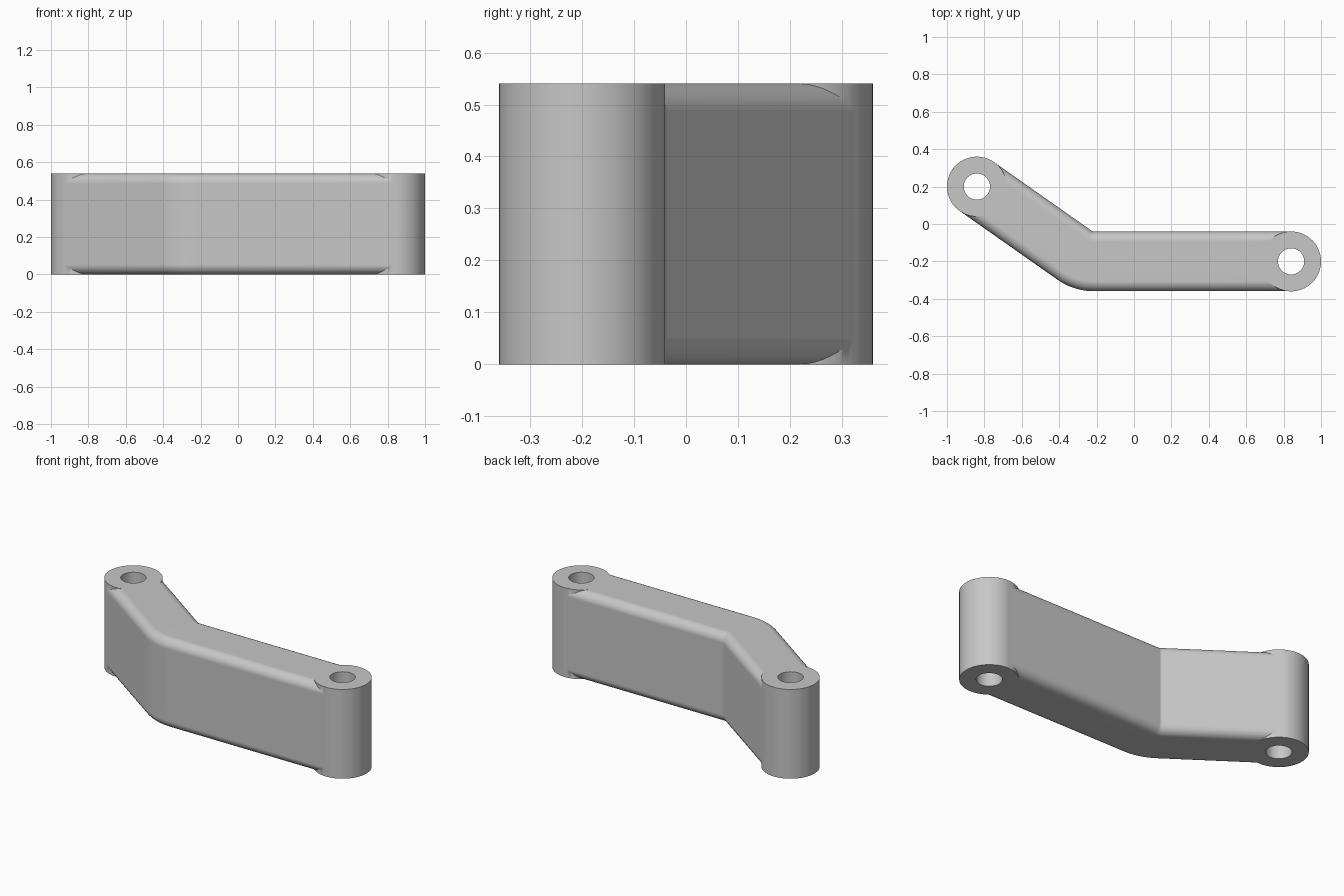
import bpy
import bmesh
from math import sin, cos, tan, pi, radians
from mathutils import Vector

old = bpy.data.objects.get("Cube")
if old:
    bpy.data.objects.remove(old, do_unlink=True)

HEIGHT = 0.54
BOSS_R, HOLE_R = 0.16, 0.07
HALF_W, FILLET = 0.1595, 0.053
BEND, INNER_R = radians(35), 0.02
LEFT_END, RIGHT_END = Vector((0.84, -0.2)), Vector((-0.84, 0.2))
INNER_CORNER = Vector((-0.22, -0.04))

grey = bpy.data.materials.new("light grey")
grey.use_nodes = True
colour = (0.57, 0.57, 0.57, 1)
grey.diffuse_color = colour
grey.node_tree.nodes["Principled BSDF"].inputs["Base Color"].default_value = colour


def finish(bm, name):
    bmesh.ops.recalc_face_normals(bm, faces=bm.faces)
    mesh = bpy.data.meshes.new(name)
    bm.to_mesh(mesh)
    bm.free()
    mesh.materials.append(grey)
    obj = bpy.data.objects.new(name, mesh)
    bpy.context.collection.objects.link(obj)
    return obj


def cylinder(name, centre, radius, depth):
    bm = bmesh.new()
    bmesh.ops.create_cone(bm, cap_ends=True, segments=96, radius1=radius,
                          radius2=radius, depth=depth)
    bmesh.ops.translate(bm, verts=bm.verts, vec=(*centre, HEIGHT / 2))
    return finish(bm, name)


def combine(target, tool, operation):
    bpy.context.view_layer.objects.active = target
    mod = target.modifiers.new(operation.title(), 'BOOLEAN')
    mod.operation, mod.solver, mod.object = operation, 'EXACT', tool
    bpy.ops.object.modifier_apply(modifier=mod.name)
    bpy.data.objects.remove(tool, do_unlink=True)


# Rounded rectangle cross-section as (sideways, up)
section = []
for i, (sx, sz) in enumerate([(1, 1), (-1, 1), (-1, -1), (1, -1)]):
    for k in range(9):
        a = (i + k / 8) * pi / 2
        section.append((sx * (HALF_W - FILLET) + FILLET * cos(a),
                        HEIGHT / 2 + sz * (HEIGHT / 2 - FILLET) + FILLET * sin(a)))

# Centre path: straight, bend, straight
pivot = INNER_CORNER + INNER_R * Vector((tan(BEND / 2), 1))
frames = [(LEFT_END, Vector((0, 1)))]
for k in range(17):
    t = BEND * k / 16
    side = Vector((sin(t), cos(t)))
    frames.append((pivot - (BOSS_R + INNER_R) * side, side))
frames.append((RIGHT_END, frames[-1][1]))

# Bent bar swept along the path
bm = bmesh.new()
rings = [[bm.verts.new((*(p + side * u), z)) for u, z in section] for p, side in frames]
n = len(section)
for a, b in zip(rings, rings[1:]):
    for i in range(n):
        j = (i + 1) % n
        bm.faces.new((a[i], a[j], b[j], b[i]))
bm.faces.new(rings[0])
bm.faces.new(rings[-1])
link = finish(bm, "bent_link")

# Round bosses at both ends, then the pin holes through them
for centre in (LEFT_END, RIGHT_END):
    combine(link, cylinder("boss", centre, BOSS_R, HEIGHT), 'UNION')
for centre in (LEFT_END, RIGHT_END):
    combine(link, cylinder("pin_hole", centre, HOLE_R, HEIGHT * 2), 'DIFFERENCE')

# Smooth curves, crisp rims, even shading on flats
bpy.ops.object.select_all(action='DESELECT')
link.select_set(True)
bpy.context.view_layer.objects.active = link
bpy.ops.object.shade_smooth_by_angle(angle=radians(30))
weighted = link.modifiers.new("Weighted Normals", 'WEIGHTED_NORMAL')
weighted.keep_sharp = True
